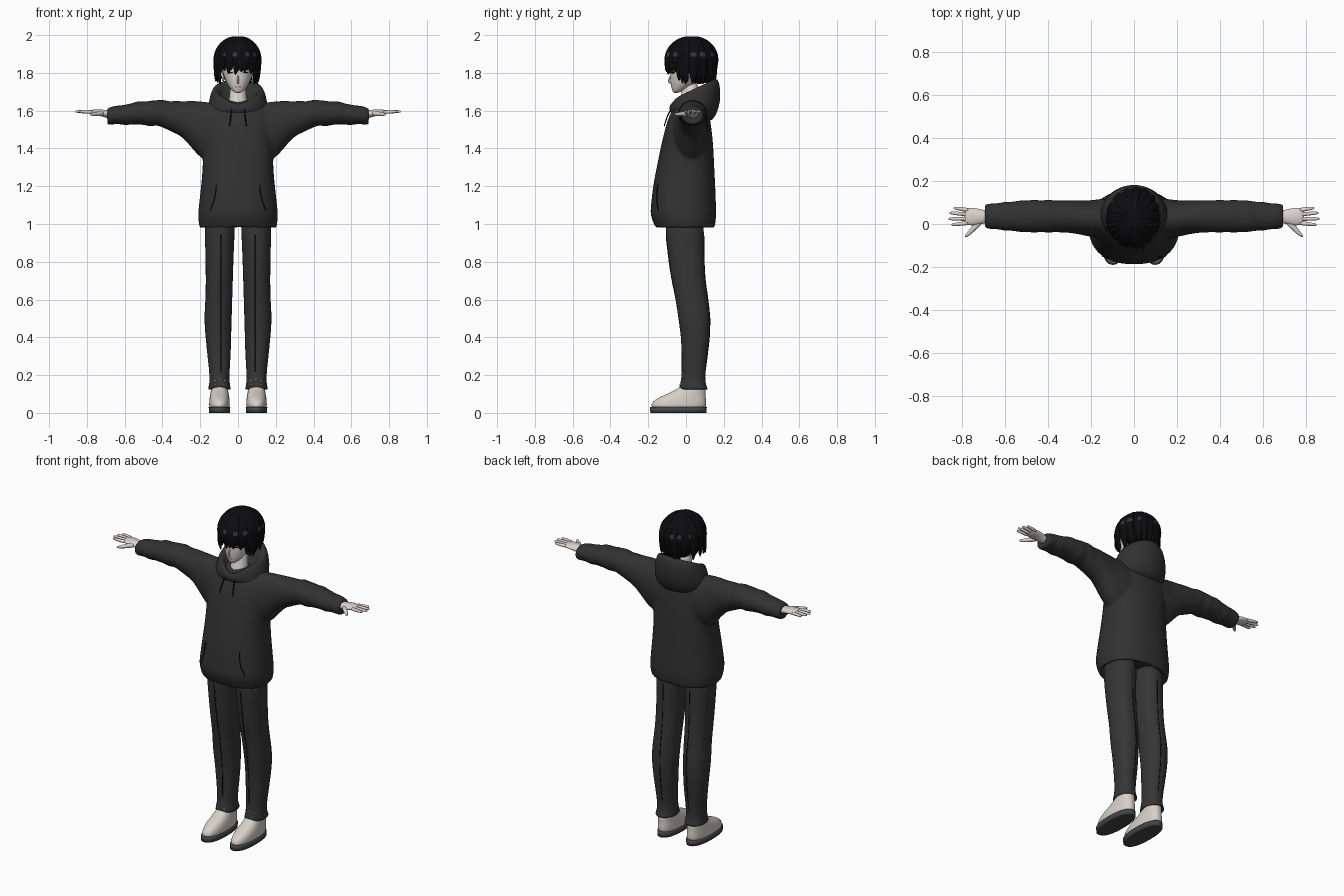
import bpy, bmesh, math, random
from mathutils import Vector

random.seed(4)
if "Cube" in bpy.data.objects:
    bpy.data.objects.remove(bpy.data.objects["Cube"])


def material(name, *rgb):
    m = bpy.data.materials.new(name)
    m.use_nodes = True
    m.diffuse_color = (*rgb, 1)
    bsdf = m.node_tree.nodes["Principled BSDF"]
    bsdf.inputs["Base Color"].default_value = (*rgb, 1)
    bsdf.inputs["Roughness"].default_value = 0.8
    return m


SKIN = material("skin", .72, .65, .61)
CLOTH = material("hoodie charcoal", .031, .031, .032)
TROUSER = material("trouser grey", .036, .036, .036)
HAIR = material("hair black", .004, .004, .005)
SHEEN = material("hair sheen", .035, .036, .038)
SHOE = material("shoe cream", .68, .63, .58)
SOLE = material("sole grey", .06, .06, .062)
LIPS = material("lip rose", .42, .27, .25)
METAL = material("stud silver", .6, .6, .62)


def skin_rings(bm, rings):
    """Bridge closed point rings into a capped tube."""
    loops = [[bm.verts.new(p) for p in r] for r in rings]
    for a, b in zip(loops, loops[1:]):
        for i in range(len(a)):
            j = (i + 1) % len(a)
            bm.faces.new((a[i], a[j], b[j], b[i]))
    bm.faces.new(loops[0][::-1])
    bm.faces.new(loops[-1])


def finish(name, bm, mats, subsurf=1):
    bmesh.ops.recalc_face_normals(bm, faces=bm.faces)
    me = bpy.data.meshes.new(name)
    bm.to_mesh(me)
    bm.free()
    for m in mats:
        me.materials.append(m)
    me.polygons.foreach_set("use_smooth", [True] * len(me.polygons))
    ob = bpy.data.objects.new(name, me)
    bpy.context.collection.objects.link(ob)
    if subsurf:
        ob.modifiers.new("Smooth", "SUBSURF").levels = subsurf
        ob.modifiers["Smooth"].render_levels = subsurf
    return ob


def sections(rows, axis="z", s=1, power=2, n=24):
    """Rows of (position, centre a, centre b, radius a, radius b)."""
    out = []
    for pos, ca, cb, ra, rb in rows:
        ring = []
        for i in range(n):
            c, d = math.cos(math.tau * i / n), math.sin(math.tau * i / n)
            a = ca + ra * math.copysign(abs(c) ** (2 / power), c)
            b = cb + rb * math.copysign(abs(d) ** (2 / power), d)
            ring.append((s * a, b, pos) if axis == "z" else (s * pos, a, b))
        out.append(ring)
    return out


def sweep(bm, pts, widths, thick=None, side=None, n=6):
    """Tube with changing width along a path; thick flattens it."""
    pts = [Vector(p) for p in pts]
    rings = []
    for i, p in enumerate(pts):
        t = (pts[min(i + 1, len(pts) - 1)] - pts[max(i - 1, 0)]).normalized()
        u = Vector(side) if side else t.cross(Vector((.3, .2, 1))).normalized()
        v = u.cross(t).normalized()
        w = widths[i] if isinstance(widths, list) else widths
        h = min(w, thick) if thick else w
        rings.append([p + u * w * math.cos(math.tau * k / n) + v * h * math.sin(math.tau * k / n)
                      for k in range(n)])
    skin_rings(bm, rings)


def at(rows, pos):
    """Interpolated section at a position."""
    for a, b in zip(rows, rows[1:]):
        if a[0] <= pos <= b[0]:
            f = (pos - a[0]) / (b[0] - a[0])
            return [p + (q - p) * f for p, q in zip(a, b)]
    return rows[-1]


def surface_y(rows, x, z, power=2, face=-1):
    _, cx, cy, rx, ry = at(rows, z)
    return cy + face * ry * max(0, 1 - abs((x - cx) / rx) ** power) ** (1 / power)


# Hoodie: body and sleeves fused into one soft garment
BODY = [(.985, 0, -.005, .208, .16), (1.05, 0, -.015, .213, .176), (1.08, 0, -.014, .21, .174),
        (1.2, 0, -.01, .196, .166), (1.3, 0, -.003, .187, .153), (1.4, 0, .005, .186, .141),
        (1.5, 0, .012, .19, .125), (1.58, 0, .018, .185, .106), (1.63, 0, .025, .15, .082),
        (1.66, 0, .03, .09, .06)]
HEM = [(1.05, 0, -.01, .165, .125), (.99, 0, -.007, .18, .135), (.972, 0, -.005, .198, .152)]
ARM = [(.05, .025, 1.50, .09, .13), (.15, .025, 1.495, .093, .15), (.2, .025, 1.50, .086, .152),
       (.25, .03, 1.53, .08, .122), (.3, .035, 1.557, .076, .094), (.4, .036, 1.585, .076, .072),
       (.5, .036, 1.588, .076, .064), (.6, .036, 1.58, .067, .054), (.69, .036, 1.57, .057, .045)]
bm = bmesh.new()
skin_rings(bm, sections(HEM + BODY, power=2.3, n=32))
for s in (1, -1):
    rows = []
    for i in range(33):
        x, cy, cz, ry, rz = at(ARM, .05 + .02 * i)
        k = 1 + .035 * math.sin(i * 1.9) * (x > .33)
        rows.append((x, cy, cz + .003 * math.sin(i * 1.1) * (x > .33), ry * k, rz * k))
    end = rows[-1]
    rows += [(.697, *end[1:]), (.7, *end[1:3], .05, .04), (.685, *end[1:3], .036, .03)]
    skin_rings(bm, sections(rows, "x", s))
hoodie = finish("hoodie", bm, [CLOTH])
rm = hoodie.modifiers.new("Fuse", "REMESH")
rm.mode, rm.voxel_size, rm.use_smooth_shade = "VOXEL", .01, True
sm = hoodie.modifiers.new("Soften", "SMOOTH")
sm.factor, sm.iterations = .5, 6

# Hood lying on the shoulders: width, front y, back y, front z, back z, notch depth
HOOD = [(.145, -.08, .125, 1.58, 1.53, 0), (.16, -.087, .16, 1.60, 1.57, 0),
        (.157, -.09, .188, 1.63, 1.66, .01), (.14, -.08, .178, 1.66, 1.755, .025),
        (.122, -.07, .158, 1.665, 1.78, .03), (.092, -.055, .12, 1.65, 1.735, .03),
        (.065, -.03, .07, 1.58, 1.66, 0)]
rings = []
for w, yf, yb, zf, zb, notch in HOOD:
    ring = []
    for i in range(32):
        a = math.tau * i / 32
        f = (1 - math.cos(a)) / 2
        ring.append((w * math.sin(a), yf + (yb - yf) * f,
                     zf + (zb - zf) * f - notch * max(0, math.cos(a)) ** 8))
    rings.append(ring)
bm = bmesh.new()
skin_rings(bm, rings)
finish("hood", bm, [CLOTH])

# Drawstrings, pocket openings and hem seam
bm = bmesh.new()
for s in (1, -1):
    sweep(bm, [(s * (.03 + .015 * i / 5), surface_y(BODY, .045, 1.64 - .025 * i, 2.3) - .01, 1.64 - .025 * i)
               for i in range(6)], .004)
finish("drawstrings", bm, [HAIR])
bm = bmesh.new()
for s in (1, -1):
    path = [(.115 + .035 * (i / 7) ** 2, 1.21 - .02 * i) for i in range(8)]
    sweep(bm, [(s * x, surface_y(BODY, x, z, 2.3) + .001, z) for x, z in path], .0035)
finish("pocket_openings", bm, [HAIR])

# Trousers with creases, ankle cuffs and studs
LEG = [(.115, .098, .042, .062, .08), (.14, .098, .036, .058, .073), (.18, .098, .038, .05, .06),
       (.3, .1, .046, .062, .068), (.4, .104, .05, .068, .076), (.5, .107, .045, .074, .085),
       (.6, .101, .032, .071, .086), (.7, .099, .014, .072, .089), (.8, .098, .003, .074, .094),
       (.95, .097, -.006, .079, .102), (1.06, .095, -.008, .085, .103)]
for s, label in ((1, "left"), (-1, "right")):
    bm = bmesh.new()
    skin_rings(bm, sections([(.15, .098, .04, .04, .05)] + LEG, s=s, power=2.2))
    finish(label + "_trouser_leg", bm, [TROUSER])
    bm = bmesh.new()
    for face in (-1, 1):
        sweep(bm, [(s * .09, surface_y(LEG, .09, z / 100, 2.2, face) - face * .001, z / 100)
                   for z in range(20, 98, 5)], .0028)
    finish(label + "_trouser_crease", bm, [HAIR])
    bm = bmesh.new()
    for x, z in ((.07, .17), (.095, .18), (.12, .17), (.075, .15), (.118, .15)):
        ball = bmesh.ops.create_uvsphere(bm, u_segments=8, v_segments=6, radius=.005)
        bmesh.ops.translate(bm, verts=ball["verts"], vec=(s * x, surface_y(LEG, x, z, 2.2), z))
    finish(label + "_cuff_studs", bm, [METAL], 0)

    # Shoes
    bm = bmesh.new()
    skin_rings(bm, sections([(.028, .098, -.04, .052, .14), (.03, .098, -.04, .055, .147),
                             (.06, .098, -.036, .055, .145), (.085, .098, -.018, .052, .122),
                             (.11, .098, .014, .047, .092), (.135, .098, .034, .044, .066),
                             (.165, .098, .04, .04, .05)], s=s, power=2.3))
    finish(label + "_shoe", bm, [SHOE])
    bm = bmesh.new()
    skin_rings(bm, sections([(0, .098, -.04, .05, .14), (0, .098, -.04, .056, .149),
                             (.03, .098, -.04, .057, .15), (.032, .098, -.04, .05, .14)],
                            s=s, power=2.4))
    finish(label + "_sole", bm, [SOLE], 0)

    # Hands
    bm = bmesh.new()
    skin_rings(bm, sections([(.66, .033, 1.577, .03, .023), (.70, .033, 1.583, .031, .021),
                             (.73, .034, 1.59, .041, .017), (.77, .034, 1.592, .042, .014),
                             (.79, .034, 1.592, .034, .009)], "x", s, n=16))
    for y, tip_x, tip_y in ((.064, .838, .075), (.044, .857, .052), (.024, .862, .024), (.005, .848, -.004)):
        sweep(bm, [(s * (.765 + (tip_x - .765) * t), y + (tip_y - y) * t, 1.592 + .004 * t)
                   for t in (0, .35, .7, .95, 1)], [.011, .0105, .009, .007, .003], n=8)
    sweep(bm, [(s * .71, .015, 1.585), (s * .74, -.015, 1.583), (s * .765, -.042, 1.581),
               (s * .785, -.062, 1.58)], [.016, .014, .011, .005], n=8)
    finish(label + "_hand", bm, [SKIN])

# Head, neck, nose and ears
HEAD = [(1.693, 0, -.054, .012, .012), (1.703, 0, -.046, .028, .026), (1.725, 0, -.028, .047, .05),
        (1.75, 0, -.01, .062, .073), (1.79, 0, .008, .079, .091), (1.83, 0, .018, .088, .102),
        (1.9, 0, .03, .09, .105), (1.96, 0, .03, .05, .06)]
bm = bmesh.new()
skin_rings(bm, sections(HEAD))
skin_rings(bm, sections([(1.57, 0, 0, .075, .062), (1.62, 0, .002, .06, .056), (1.66, 0, .018, .044, .044),
                         (1.76, 0, .026, .043, .046)]))
sweep(bm, [(0, -.078, 1.79), (0, -.09, 1.765), (0, -.094, 1.752), (0, -.078, 1.744)],
      [.004, .007, .008, .006], n=8)
for s in (1, -1):
    sweep(bm, [(s * .074, .012, 1.765), (s * .084, .016, 1.785), (s * .09, .024, 1.81), (s * .084, .026, 1.825)],
          [.006, .012, .017, .008], thick=.008, side=(0, 1, 0), n=8)
finish("head", bm, [SKIN])

# Eyelids, mouth and earrings
bm = bmesh.new()
for s in (1, -1):
    sweep(bm, [(s * x, surface_y(HEAD, x, z) - .001, z)
               for x, z in ((.022, 1.798), (.033, 1.803), (.045, 1.804), (.058, 1.8))],
          [.001, .003, .0035, .0015])
finish("eyelids", bm, [HAIR])
bm = bmesh.new()
sweep(bm, [(x / 1000, surface_y(HEAD, x / 1000, 1.726) + .001, 1.726) for x in range(-14, 15, 7)],
      [.001, .002, .0025, .002, .001])
finish("mouth", bm, [LIPS])
bm = bmesh.new()
for s in (1, -1):
    ball = bmesh.ops.create_uvsphere(bm, u_segments=8, v_segments=6, radius=.006)
    bmesh.ops.translate(bm, verts=ball["verts"], vec=(s * .079, .008, 1.762))
finish("earrings", bm, [METAL], 0)

# Hair: solid cap under layered tapering locks
bm = bmesh.new()
skin_rings(bm, sections([(1.74, 0, .07, .05, .035), (1.77, 0, .07, .078, .062), (1.81, 0, .065, .1, .085),
                         (1.845, 0, .045, .11, .112), (1.87, 0, .03, .115, .13), (1.91, 0, .03, .112, .126),
                         (1.945, 0, .03, .098, .108), (1.975, 0, .03, .065, .073), (1.987, 0, .03, .02, .02)]))
finish("hair_cap", bm, [HAIR])
bm = bmesh.new()
COUNT = 46
for k in range(COUNT):
    a = math.tau * k / COUNT + random.uniform(-.05, .05)
    turn = abs(math.remainder(a, math.tau))
    front = turn < .85
    tip = (1.805 if front else 1.75 if turn < 1.5 else 1.755) + random.uniform(-.018, .012)
    pull = (.92 if front else .84 if turn < 1.5 else .76) + random.choice((0, 0, .05, .18 * (not front)))
    puff = random.uniform(.97, 1.05)
    sway = random.uniform(-.12, .12)
    path, widths = [], []
    for i in range(15):
        t = i / 14
        phi = min(t * 1.6, 1) * math.pi / 2
        drop = max(0, (t - .625) / .375)
        r = math.sin(phi) * puff * (1 + (pull - 1) * drop ** 1.5)
        b = a + sway * drop
        path.append((.118 * r * math.sin(b), .03 - .133 * r * math.cos(b),
                     1.87 + .12 * math.cos(phi) + (tip - 1.87) * drop))
        widths.append(.004 + .019 * min(1, t * 2.2) * (1 - drop ** 2))
    start = len(bm.faces)
    sweep(bm, path, widths, thick=.009, side=(math.cos(a), math.sin(a), 0))
    if k % 3 == 0:
        bm.faces.ensure_lookup_table()
        for f in bm.faces[start:]:
            f.material_index = int(1.885 < f.calc_center_median().z < 1.915)
finish("hair_locks", bm, [HAIR, SHEEN])
